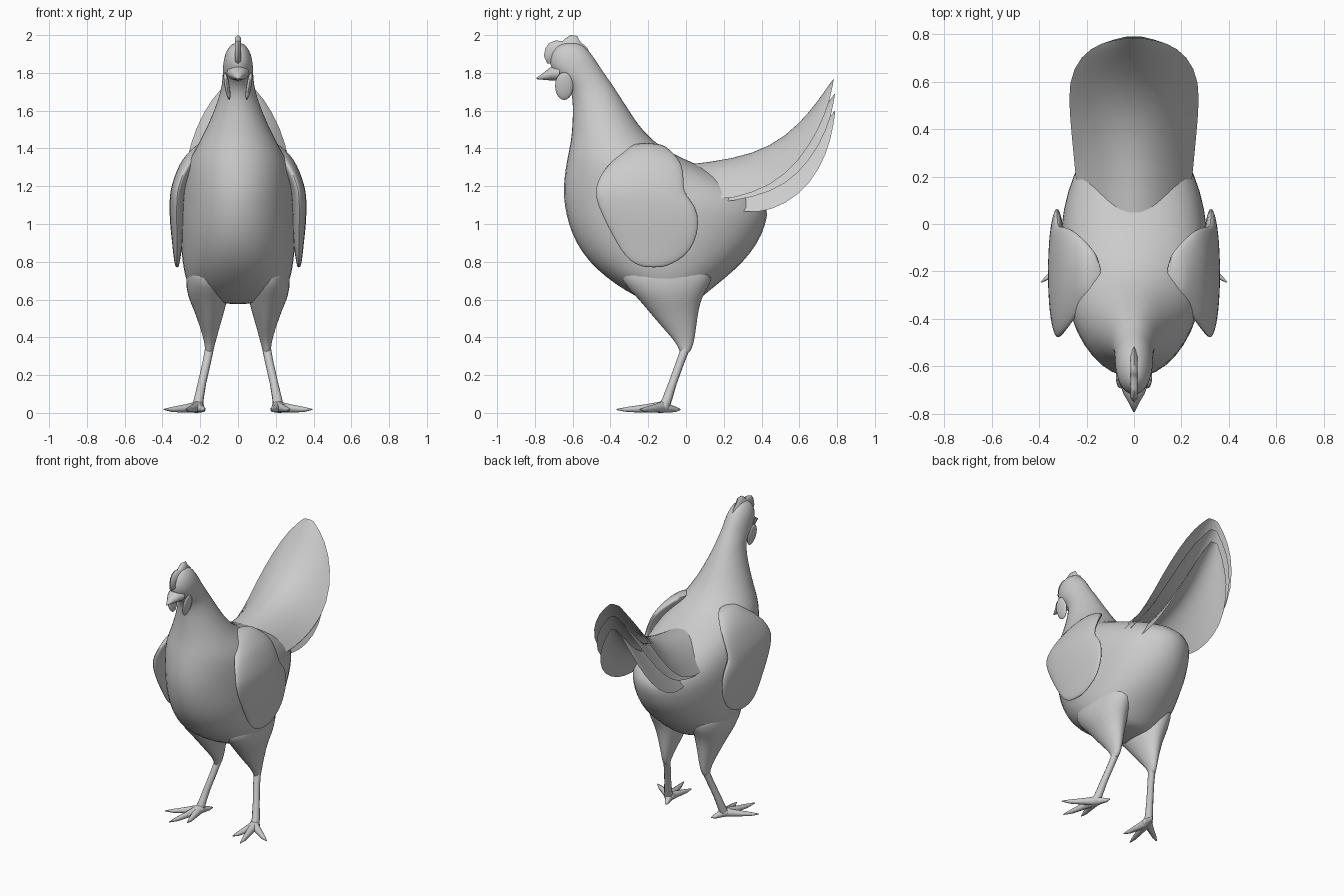
import bpy, bmesh
from math import sin, cos, pi
from mathutils import Vector


def finish(name, bm, mirror=False, subsurf=0, angle=1.2):
    bmesh.ops.recalc_face_normals(bm, faces=bm.faces)
    me = bpy.data.meshes.new(name)
    bm.to_mesh(me)
    bm.free()
    ob = bpy.data.objects.new(name, me)
    bpy.context.collection.objects.link(ob)
    if mirror:
        m = ob.modifiers.new("Mirror", 'MIRROR')
        m.use_mirror_merge = False
    if subsurf:
        s = ob.modifiers.new("Smooth", 'SUBSURF')
        s.levels = s.render_levels = subsurf
    bpy.ops.object.select_all(action='DESELECT')
    ob.select_set(True)
    bpy.context.view_layer.objects.active = ob
    bpy.ops.object.shade_smooth_by_angle(angle=angle)
    return ob


def skin(bm, rings, closed=True):
    rows = [[bm.verts.new(p) for p in r] for r in rings]
    n = len(rows[0])
    for a, b in zip(rows, rows[1:]):
        for i in range(n if closed else n - 1):
            j = (i + 1) % n
            bm.faces.new((a[i], a[j], b[j], b[i]))
    if closed:
        bm.faces.new(rows[0][::-1])
        bm.faces.new(rows[-1])


def flat_ring(x, y, z, rx, ry, n=20):
    return [(x + rx * sin(2 * pi * i / n), y + ry * cos(2 * pi * i / n), z) for i in range(n)]


def tube(bm, path, n=8):
    """path: (x, y, z, radius)"""
    pts = [Vector(p[:3]) for p in path]
    rings = []
    for i, p in enumerate(pts):
        d = pts[min(i + 1, len(pts) - 1)] - pts[max(i - 1, 0)]
        q = d.to_track_quat('Z', 'Y')
        r = path[i][3]
        rings.append([p + q @ Vector((r * cos(2 * pi * k / n), r * sin(2 * pi * k / n), 0))
                      for k in range(n)])
    skin(bm, rings)


# Body, neck and head: z, front y, back y, half width
body = [(0.575, -0.17, 0.03, 0.10), (0.60, -0.23, 0.07, 0.19), (0.65, -0.33, 0.13, 0.255),
        (0.72, -0.43, 0.22, 0.285), (0.80, -0.52, 0.31, 0.298), (0.90, -0.59, 0.39, 0.308),
        (1.00, -0.63, 0.43, 0.315), (1.09, -0.65, 0.45, 0.315), (1.17, -0.657, 0.37, 0.308),
        (1.25, -0.65, 0.22, 0.293), (1.32, -0.638, 0.05, 0.27), (1.38, -0.625, -0.09, 0.238),
        (1.45, -0.61, -0.185, 0.198), (1.53, -0.603, -0.255, 0.158), (1.62, -0.60, -0.312, 0.12),
        (1.70, -0.605, -0.365, 0.093), (1.755, -0.64, -0.40, 0.084), (1.80, -0.705, -0.435, 0.081),
        (1.85, -0.725, -0.465, 0.08), (1.90, -0.715, -0.50, 0.07), (1.94, -0.69, -0.535, 0.048),
        (1.96, -0.65, -0.57, 0.02)]
bm = bmesh.new()
skin(bm, [flat_ring(0, (f + b) / 2, z, w, (b - f) / 2) for z, f, b, w in body])
finish("body", bm, subsurf=1)

# Wings: z, front y, back y, centre x, half thickness
wing = [(0.77, -0.21, -0.13, 0.322, 0.006), (0.785, -0.27, -0.08, 0.323, 0.012),
        (0.83, -0.325, 0.0, 0.322, 0.02), (0.90, -0.37, 0.05, 0.321, 0.028),
        (1.00, -0.425, 0.075, 0.325, 0.036), (1.10, -0.47, 0.055, 0.325, 0.039),
        (1.15, -0.482, 0.0, 0.322, 0.039), (1.20, -0.482, -0.01, 0.316, 0.038),
        (1.28, -0.445, -0.01, 0.285, 0.042), (1.34, -0.385, -0.03, 0.25, 0.047),
        (1.39, -0.33, -0.08, 0.205, 0.05), (1.43, -0.29, -0.13, 0.165, 0.04)]
bm = bmesh.new()
skin(bm, [flat_ring(x, (f + b) / 2, z, t, (b - f) / 2) for z, f, b, x, t in wing])
finish("wings", bm, mirror=True, subsurf=1)

# Tail: three nested arched feather sheets; rows of centre (y, z) and edge (x, y, z)
tails = {
    "tail_upper": [(0.0, 1.315, 0.235, 0.08, 1.13), (0.25, 1.345, 0.25, 0.25, 1.13),
                   (0.45, 1.41, 0.27, 0.45, 1.20), (0.60, 1.53, 0.278, 0.60, 1.33),
                   (0.70, 1.655, 0.225, 0.71, 1.51), (0.755, 1.735, 0.14, 0.765, 1.665),
                   (0.782, 1.77, 0.04, 0.782, 1.765)],
    "tail_middle": [(0.05, 1.28, 0.22, 0.10, 1.11), (0.25, 1.30, 0.235, 0.25, 1.12),
                    (0.45, 1.36, 0.25, 0.45, 1.165), (0.60, 1.47, 0.25, 0.60, 1.265),
                    (0.70, 1.58, 0.205, 0.71, 1.42), (0.76, 1.655, 0.13, 0.77, 1.57),
                    (0.788, 1.69, 0.03, 0.788, 1.685)],
    "tail_lower": [(0.10, 1.22, 0.18, 0.20, 1.08), (0.25, 1.25, 0.20, 0.33, 1.06),
                   (0.45, 1.31, 0.212, 0.45, 1.07), (0.60, 1.40, 0.212, 0.60, 1.15),
                   (0.70, 1.50, 0.175, 0.71, 1.29), (0.76, 1.57, 0.115, 0.77, 1.45),
                   (0.79, 1.60, 0.03, 0.79, 1.595)]}
for name, rows in tails.items():
    bm = bmesh.new()
    rings = []
    for cy, cz, ex, ey, ez in rows:
        s = [k / 6 for k in range(-6, 7)]
        rings.append([(ex * t, cy + (ey - cy) * t * t, cz + (ez - cz) * t * t) for t in s])
    skin(bm, rings, closed=False)
    finish(name, bm, subsurf=1)

# Thighs: z, centre x, centre y, x radius, y radius
thigh = [(0.82, 0.16, -0.10, 0.11, 0.26), (0.70, 0.165, -0.105, 0.115, 0.25),
         (0.62, 0.16, -0.09, 0.11, 0.18), (0.55, 0.152, -0.07, 0.085, 0.14),
         (0.47, 0.15, -0.042, 0.058, 0.10), (0.40, 0.148, -0.015, 0.037, 0.063),
         (0.35, 0.15, -0.002, 0.025, 0.038), (0.31, 0.155, -0.008, 0.02, 0.024)]
bm = bmesh.new()
skin(bm, [flat_ring(x, y, z, rx, ry, 16) for z, x, y, rx, ry in thigh])
finish("thighs", bm, mirror=True, subsurf=1)

# Shanks
bm = bmesh.new()
tube(bm, [(0.148, 0.004, 0.36, 0.024), (0.165, -0.03, 0.27, 0.022), (0.19, -0.07, 0.16, 0.022),
          (0.208, -0.10, 0.07, 0.026), (0.213, -0.118, 0.03, 0.03)], 10)
finish("shanks", bm, mirror=True)

# Feet: three front toes and one back toe
bm = bmesh.new()
for x, y in ((0.175, -0.31), (0.275, -0.368), (0.392, -0.245), (0.175, -0.03)):
    bx, by = 0.213, -0.122
    tube(bm, [(bx, by, 0.031, 0.031),
              (bx + (x - bx) * 0.35, by + (y - by) * 0.35, 0.024, 0.022),
              (bx + (x - bx) * 0.75, by + (y - by) * 0.75, 0.018, 0.014),
              (x, y, 0.018, 0.003)])
bmesh.ops.create_icosphere(bm, subdivisions=2, radius=0.036)
for v in bm.verts[-42:]:
    v.co = Vector((v.co.x, v.co.y, v.co.z * 0.85)) + Vector((0.213, -0.122, 0.032))
finish("feet", bm, mirror=True)

# Comb: flat profile (y, z) with thickness
comb = [(-0.50, 1.885), (-0.525, 1.935), (-0.56, 1.965), (-0.575, 1.995), (-0.61, 2.0),
        (-0.635, 1.985), (-0.655, 1.968), (-0.69, 1.972), (-0.725, 1.958), (-0.745, 1.93),
        (-0.752, 1.89), (-0.735, 1.85), (-0.68, 1.85), (-0.58, 1.86)]
bm = bmesh.new()
skin(bm, [[(x, -0.63 + (y + 0.63) * k, 1.92 + (z - 1.92) * k) for y, z in comb]
          for x, k in ((-0.015, 0.85), (0, 1), (0.015, 0.85))])
finish("comb", bm)

# Beak: y, centre z, half width, half height
bm = bmesh.new()
skin(bm, [[(w * cos(a * pi / 6), y, z + h * sin(a * pi / 6)) for a in range(12)]
          for y, z, w, h in ((-0.67, 1.80, 0.06, 0.042), (-0.715, 1.796, 0.045, 0.036),
                             (-0.75, 1.783, 0.024, 0.02), (-0.792, 1.77, 0.003, 0.003))])
finish("beak", bm)

# Wattles
bm = bmesh.new()
bmesh.ops.create_uvsphere(bm, u_segments=14, v_segments=10, radius=1)
for v in bm.verts:
    x, y, z = v.co
    v.co = (0.058 + 0.014 * x + 0.012 * z, -0.645 + 0.048 * y, 1.73 + 0.073 * z)
finish("wattles", bm, mirror=True)
